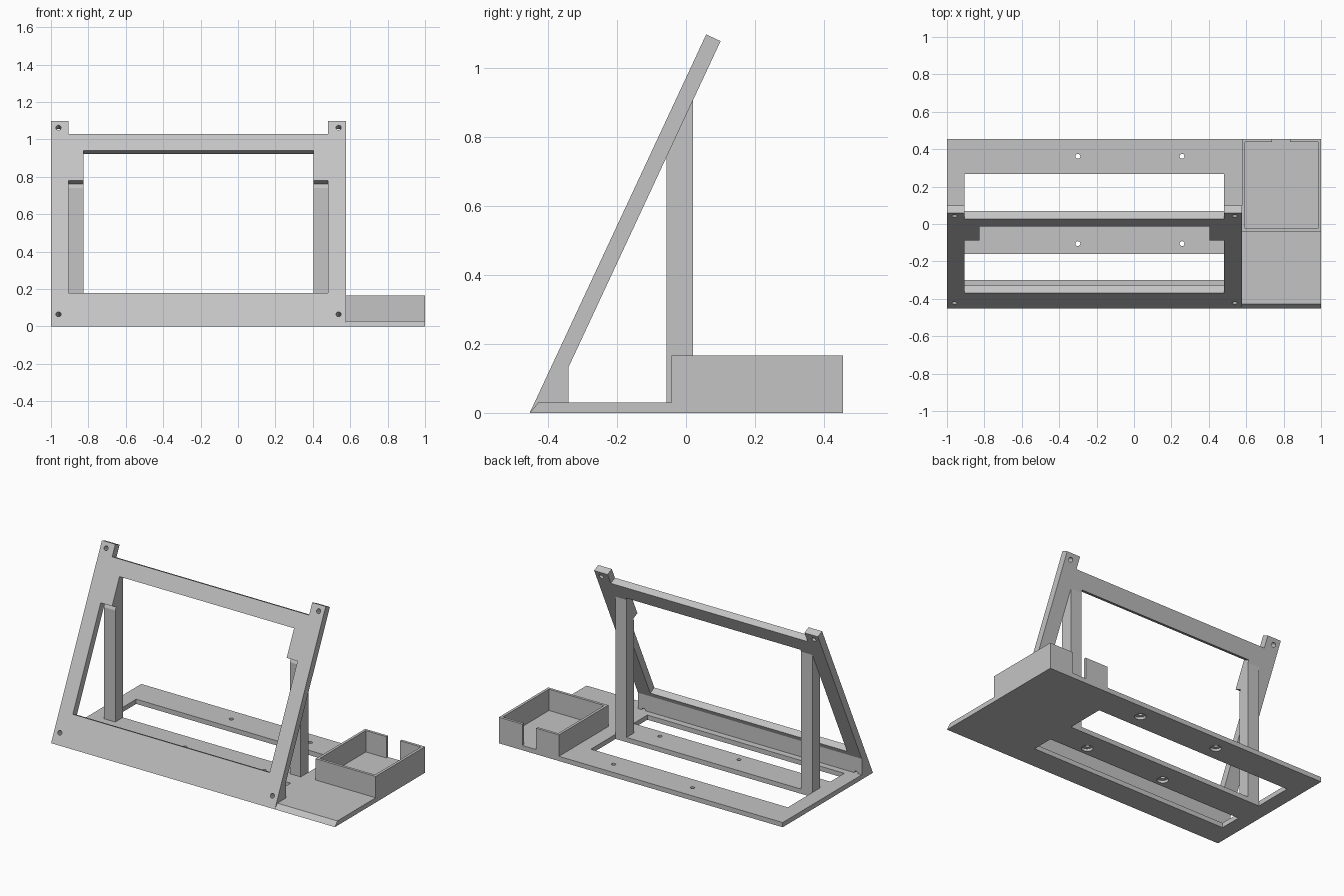
import bpy, bmesh, math
from mathutils import Matrix, Vector

if "Cube" in bpy.data.objects:
    bpy.data.objects.remove(bpy.data.objects["Cube"])

TILT = math.radians(25)
S, C, T = math.sin(TILT), math.cos(TILT), math.tan(TILT)
FRONT_Y = -0.453          # front bottom edge
THICK = 0.046             # leaning frame thickness
BASE_H = 0.03

grey = bpy.data.materials.new("light grey")
grey.diffuse_color = (0.55, 0.55, 0.55, 1)
grey.use_nodes = True
grey.node_tree.nodes["Principled BSDF"].inputs["Base Color"].default_value = grey.diffuse_color

# local frame of the leaning panel: x across, y into thickness, z up the slope
LEAN = Matrix.Translation((0, FRONT_Y, 0)) @ Matrix.Rotation(-TILT, 4, 'X')


def finish(name, bm):
    bmesh.ops.recalc_face_normals(bm, faces=bm.faces)
    me = bpy.data.meshes.new(name)
    bm.to_mesh(me)
    bm.free()
    me.materials.append(grey)
    ob = bpy.data.objects.new(name, me)
    bpy.context.collection.objects.link(ob)
    return ob


def box(name, x, y, z, mat=Matrix()):
    bm = bmesh.new()
    mid = Vector([(a + b) / 2 for a, b in (x, y, z)])
    size = [b - a for a, b in (x, y, z)]
    bmesh.ops.create_cube(bm, size=1, matrix=mat @ Matrix.Translation(mid) @ Matrix.Diagonal((*size, 1)))
    return finish(name, bm)


def rod(name, r, depth, mat):
    bm = bmesh.new()
    bmesh.ops.create_cone(bm, cap_ends=True, segments=24, radius1=r, radius2=r, depth=depth, matrix=mat)
    return finish(name, bm)


def side_profile(name, pts, x0, x1):
    """Extrude a (y, z) outline along x."""
    bm = bmesh.new()
    f = bm.faces.new([bm.verts.new((x0, y, z)) for y, z in pts])
    ext = bmesh.ops.extrude_face_region(bm, geom=[f])
    bmesh.ops.translate(bm, vec=(x1 - x0, 0, 0),
                        verts=[v for v in ext["geom"] if isinstance(v, bmesh.types.BMVert)])
    return finish(name, bm)


def cut(ob, cutters):
    bpy.context.view_layer.objects.active = ob
    for c in cutters:
        c.hide_render = True
        m = ob.modifiers.new("cut", 'BOOLEAN')
        m.operation, m.solver, m.object = 'DIFFERENCE', 'EXACT', c
        bpy.ops.object.modifier_apply(modifier=m.name)
        bpy.data.objects.remove(c)


def back_z(y):
    """Height of the leaning panel's rear face at depth y."""
    return (y - FRONT_Y - THICK / C) / T


# base plate with bevelled front edge, two windows and counterbored holes
base = side_profile("base_plate", [(FRONT_Y, 0), (0.455, 0), (0.455, BASE_H), (-0.428, BASE_H)], -1, 1)
cutters = [box("window", (-0.905, 0.482), y, (-0.1, 0.1)) for y in ((0.02, 0.268), (-0.3, -0.16))]
for x in (-0.3, 0.257):
    for y in (-0.105, 0.362):
        cutters.append(rod("hole", 0.013, 0.2, Matrix.Translation((x, y, 0))))
        cutters.append(rod("counterbore", 0.033, 0.032, Matrix.Translation((x, y, 0))))
cut(base, cutters)

# leaning frame with a solid foot behind its lower rail
top_u = 1.097 / C
top_front = LEAN @ Vector((0, 0, top_u))
top_back = LEAN @ Vector((0, THICK, top_u))
frame = side_profile("leaning_frame", [
    (FRONT_Y, 0), (-0.428, BASE_H), (-0.341, BASE_H), (-0.341, back_z(-0.341)),
    (top_back.y, top_back.z), (top_front.y, top_front.z)], -1, 0.577)
through = (-0.05, 0.08)
cutters = [
    box("opening", (-0.905, 0.482), through, (0.178 / C, 0.78 / C), LEAN),
    box("upper_opening", (-0.825, 0.405), through, (0.5 / C, 0.94 / C), LEAN),
    box("tab_gap", (-0.905, 0.482), through, (1.029 / C, 1.3), LEAN)]
for x in (-0.96, 0.538):
    for z in (0.065, 1.063):
        cutters.append(rod("frame_hole", 0.014, 0.5,
                           LEAN @ Matrix.Translation((x, 0, z / C)) @ Matrix.Rotation(math.pi / 2, 4, 'X')))
cut(frame, cutters)

# upright posts, cut to the slope of the frame
for name, x0, x1 in (("left_post", -0.905, -0.825), ("right_post", 0.405, 0.482)):
    side_profile(name, [(-0.057, BASE_H), (0.02, BASE_H), (0.02, back_z(0.02)), (-0.057, back_z(-0.057))], x0, x1)

# open tray walls with a slot at the back
tray = box("tray_walls", (0.577, 1), (-0.042, 0.455), (BASE_H, 0.166))
cut(tray, [box("tray_inside", (0.594, 0.983), (-0.025, 0.438), (-0.1, 0.3)),
           box("tray_slot", (0.738, 0.835), (0.4, 0.5), (-0.1, 0.3))])
